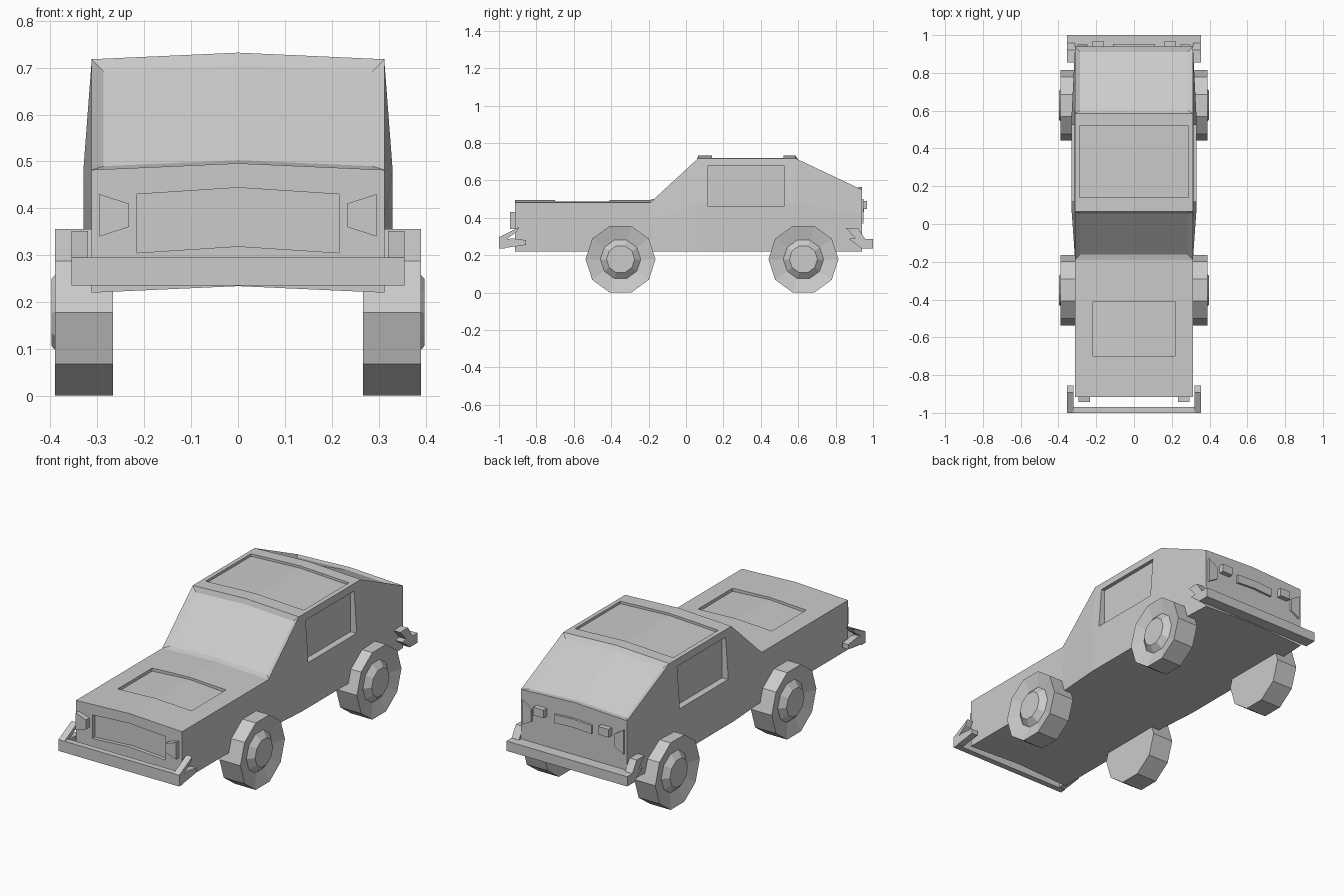
import bpy, bmesh, math

if "Cube" in bpy.data.objects:
    bpy.data.objects.remove(bpy.data.objects["Cube"])


def finish(name, bm):
    bmesh.ops.recalc_face_normals(bm, faces=bm.faces)
    me = bpy.data.meshes.new(name)
    bm.to_mesh(me)
    bm.free()
    ob = bpy.data.objects.new(name, me)
    bpy.context.collection.objects.link(ob)
    return ob


def prism(name, profile, a, b, axis):
    """Extrude a profile along x (profile = y,z) or y (profile = x,z)."""
    bm = bmesh.new()
    put = (lambda p, t: (t, p[0], p[1])) if axis == 'x' else (lambda p, t: (p[0], t, p[1]))
    r0 = [bm.verts.new(put(p, a)) for p in profile]
    r1 = [bm.verts.new(put(p, b)) for p in profile]
    n = len(profile)
    for i in range(n):
        j = (i + 1) % n
        bm.faces.new((r0[i], r0[j], r1[j], r1[i]))
    bm.faces.new(r0[::-1])
    bm.faces.new(r1)
    return finish(name, bm)


def crowned(w, z0, z1, c):
    return [(-w, z0), (0, z0 + c), (w, z0), (w, z1), (0, z1 + c), (-w, z1)]


def rect(u0, u1, v0, v1):
    return [(u0, v0), (u1, v0), (u1, v1), (u0, v1)]


# Body: cross-sections (y, lower half width, waist z, top z), crowned along the middle
stations = [(-0.915, .312, .38, .482), (-0.19, .312, .38, .482), (.065, .33, .48, .718),
            (.585, .33, .48, .718), (.94, .312, .42, .55)]
bm = bmesh.new()
rings = []
for y, w, zm, zt in stations:
    t = .312
    pts = [(-w, .22), (0, .234), (w, .22), (w, zm), (t, zt), (0, zt + .014), (-t, zt), (-w, zm)]
    rings.append([bm.verts.new((x, y, z)) for x, z in pts])
tops = []
for a, b in zip(rings, rings[1:]):
    fs = [bm.faces.new((a[i], a[(i + 1) % 8], b[(i + 1) % 8], b[i])) for i in range(8)]
    tops.append([fs[4], fs[5]])
bm.faces.new(rings[0][::-1])
bm.faces.new(rings[-1])
bmesh.ops.recalc_face_normals(bm, faces=bm.faces)
# Recessed windscreen and rear window
for k in (1, 3):
    bmesh.ops.inset_region(bm, faces=tops[k], thickness=.025, depth=-.014,
                           use_even_offset=True, use_boundary=True)
body = finish("body", bm)

# Recesses for bonnet, roof, grille and side windows
cutters = [
    prism("bonnet_cutter", crowned(.217, .47, .6, .014), -.70, -.41, 'y'),
    prism("roof_cutter", crowned(.288, .706, .85, .014), .14, .52, 'y'),
    prism("grille_cutter", crowned(.215, .305, .43, .014), -1.0, -.895, 'y'),
    prism("window_cutter_right", rect(.118, .524, .46, .68), .295, .4, 'x'),
    prism("window_cutter_left", rect(.118, .524, .46, .68), -.4, -.295, 'x'),
]
for c in cutters:
    c.hide_render = True
    c.hide_set(True)
    m = body.modifiers.new(c.name, 'BOOLEAN')
    m.operation = 'DIFFERENCE'
    m.solver = 'EXACT'
    m.object = c

# Bumper bars and rear plate
prism("front_bumper", rect(-1.0, -.968, .235, .295), -.355, .355, 'x')
prism("rear_bumper", rect(.935, 1.0, .235, .287), -.355, .355, 'x')
prism("rear_plate", crowned(.11, .43, .475, .006), .93, .952, 'y')

front_arm = [(-1, .235), (-.9, .248), (-.855, .255), (-.855, .28), (-.93, .29), (-.96, .285),
             (-.905, .325), (-.89, .352), (-.97, .31), (-1, .295)]
rear_arm = [(1, .235), (1, .287), (.957, .287), (.92, .345), (.855, .345), (.905, .29),
            (.87, .287), (.94, .235)]


def wheel(name, side, y):
    # Ten-sided tyre with dished rim and raised hub: (x, radius)
    bm = bmesh.new()
    rows = []
    for x, r in [(.267, .187), (.39, .187), (.37, .108), (.398, .075)]:
        rows.append([bm.verts.new((side * x, y + r * math.cos(i * math.pi / 5),
                                   .178 + r * math.sin(i * math.pi / 5))) for i in range(10)])
    for a, b in zip(rows, rows[1:]):
        for i in range(10):
            j = (i + 1) % 10
            bm.faces.new((a[i], a[j], b[j], b[i]))
    bm.faces.new(rows[0])
    bm.faces.new(rows[-1])
    finish(name, bm)


# Mirrored parts
for s, tag in ((1, "right"), (-1, "left")):
    prism("front_bumper_arm_" + tag, front_arm, s * .32, s * .355, 'x')
    prism("rear_bumper_arm_" + tag, rear_arm, s * .312, s * .355, 'x')
    prism("headlight_" + tag, [(s * .233, .36), (s * .295, .34), (s * .295, .43), (s * .233, .41)],
          -.942, -.9, 'y')
    prism("tail_light_" + tag, [(s * .245, .40), (s * .298, .37), (s * .298, .50), (s * .245, .465)],
          .93, .95, 'y')
    prism("reverse_light_" + tag, rect(s * .16, s * .222, .447, .49), .93, .967, 'y')
    wheel("front_wheel_" + tag, s, -.35)
    wheel("rear_wheel_" + tag, s, .628)
